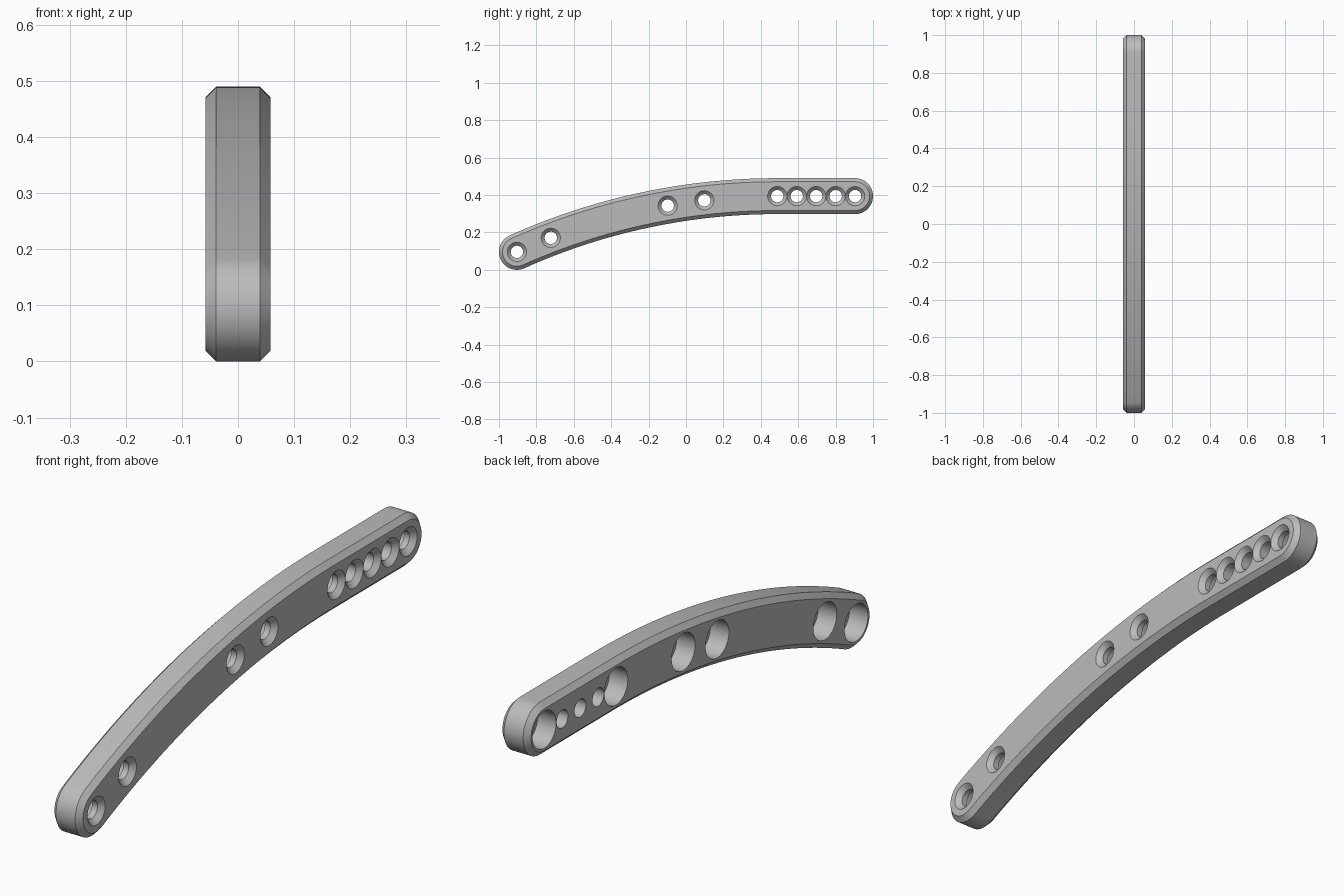
import bpy, bmesh
from math import sin, cos, pi, atan2

cube = bpy.data.objects.get("Cube")
if cube:
    bpy.data.objects.remove(cube)

HALF, CHAMFER = 0.058, 0.019      # half thickness, edge chamfer
RADIUS = 0.096                    # half height of the bar
FRONT_Y, FRONT_Z = -0.904, 0.096  # centre of the low end
BACK_Y, BACK_Z = 0.904, 0.394     # centre of the high end
BEND_Y = 0.488                    # where the straight part begins to bend

run, drop = BEND_Y - FRONT_Y, BACK_Z - FRONT_Z
BEND_R = (run ** 2 + drop ** 2) / (2 * drop)
THETA = atan2(run, BEND_R - drop)


def make_material(name, value):
    mat = bpy.data.materials.new(name)
    mat.use_nodes = True
    colour = (value, value, value, 1)
    mat.diffuse_color = colour
    mat.node_tree.nodes["Principled BSDF"].inputs["Base Color"].default_value = colour
    return mat


def make_object(name, bm):
    bmesh.ops.recalc_face_normals(bm, faces=bm.faces)
    mesh = bpy.data.meshes.new(name)
    bm.to_mesh(mesh)
    bm.free()
    obj = bpy.data.objects.new(name, mesh)
    bpy.context.collection.objects.link(obj)
    return obj


def loft(bm, rings):
    """Bridge closed rings of points and cap both ends."""
    loops = [[bm.verts.new(p) for p in ring] for ring in rings]
    n = len(loops[0])
    for a, b in zip(loops, loops[1:]):
        for i in range(n):
            j = (i + 1) % n
            bm.faces.new((a[i], a[j], b[j], b[i]))
    bm.faces.new(loops[0][::-1])
    bm.faces.new(loops[-1])


def arc(cy, cz, r, start, end, steps):
    for i in range(steps + 1):
        a = start + (end - start) * i / steps
        yield cy + r * cos(a), cz + r * sin(a)


def outline(x, r):
    """Rounded bar outline at a given half height."""
    cz = BACK_Z - BEND_R
    up = pi / 2
    pts = list(arc(BACK_Y, BACK_Z, r, -up, up, 32))
    pts += list(arc(BEND_Y, cz, BEND_R + r, up, up + THETA, 48))[:-1]
    pts += list(arc(FRONT_Y, FRONT_Z, r, up + THETA, 3 * up + THETA, 32))
    pts += list(arc(BEND_Y, cz, BEND_R - r, up + THETA, up, 48))[1:]
    return [(x, y, z) for y, z in pts]


def centre_z(y):
    if y >= BEND_Y:
        return BACK_Z
    return BACK_Z - BEND_R + (BEND_R ** 2 - (BEND_Y - y) ** 2) ** 0.5


# Curved bar with chamfered edges
bm = bmesh.new()
inner = RADIUS - CHAMFER
loft(bm, [outline(-HALF, inner), outline(CHAMFER - HALF, RADIUS),
          outline(HALF - CHAMFER, RADIUS), outline(HALF, inner)])
bar = make_object("curved_bar", bm)
bar.data.materials.append(make_material("grey", 0.5))

# Holes: countersunk on the left side, some with a wide bore on the right side
HOLE, SINK, BORE = 0.033, 0.0515, 0.068
plain = [(HALF + 0.02, SINK), (HALF, SINK), (HALF + HOLE - SINK, HOLE)]
small = plain + [(-HALF - 0.02, HOLE)]
floor = 0.075 - HALF
bored = plain + [(floor, HOLE), (floor, BORE), (-HALF - 0.02, BORE)]

pitch = (BACK_Y - BEND_Y) / 4
holes = [(y, bored) for y in (FRONT_Y, -0.723, -0.098, 0.098, BEND_Y, BACK_Y)]
holes += [(BEND_Y + pitch * i, small) for i in (1, 2, 3)]

bm = bmesh.new()
for y, profile in holes:
    z = centre_z(y)
    loft(bm, [[(x, py, pz) for py, pz in list(arc(y, z, r, 0, 2 * pi, 40))[:-1]]
              for x, r in profile])
cutter = make_object("hole_cutter", bm)
cutter.hide_render = True

cut = bar.modifiers.new("holes", "BOOLEAN")
cut.operation = "DIFFERENCE"
cut.solver = "EXACT"
cut.object = cutter

# Apply the holes, drop the cutter, smooth the rounded surfaces
bpy.ops.object.select_all(action="DESELECT")
bar.select_set(True)
bpy.context.view_layer.objects.active = bar
bpy.ops.object.modifier_apply(modifier=cut.name)
bpy.data.objects.remove(cutter)
bpy.ops.object.shade_smooth_by_angle(angle=pi / 6)
